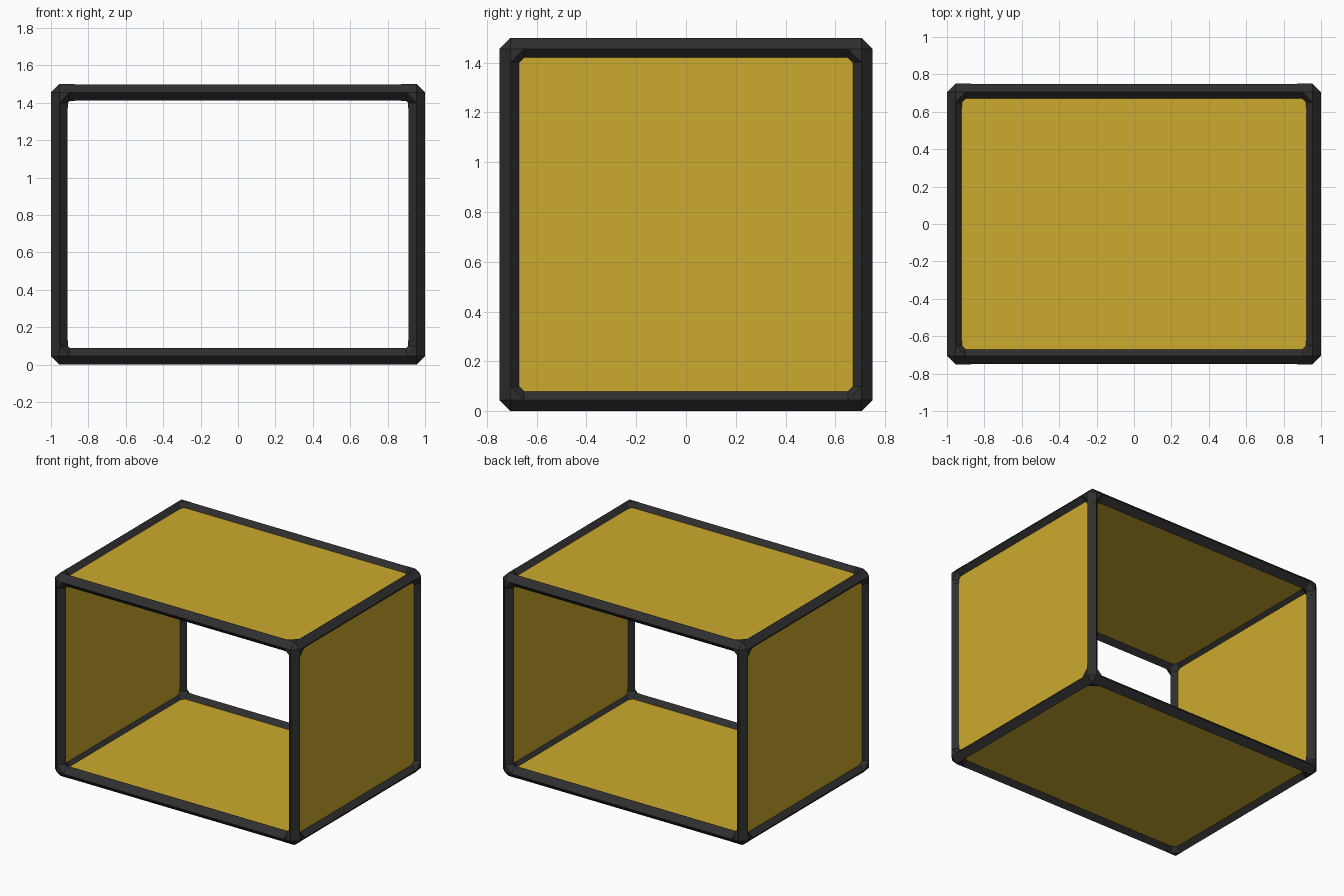
import bpy, bmesh
from itertools import product
from mathutils import Vector

cube = bpy.data.objects.get("Cube")
if cube:
    bpy.data.objects.remove(cube, do_unlink=True)

R = 0.045                                 # half diagonal of the diamond-section rails
C = Vector((1 - R, 0.75 - R, 0.75 - R))   # rail centre lines, measured from the box middle
MID = Vector((0, 0, 0.75))
SLEEVE = 0.083                            # connector arm length
ELBOW = 0.055                             # reach of the solid corner
AXES = [Vector((1, 0, 0)), Vector((0, 1, 0)), Vector((0, 0, 1))]


def material(name, rgb):
    mat = bpy.data.materials.new(name)
    mat.use_nodes = True
    mat.diffuse_color = (*rgb, 1)
    bsdf = mat.node_tree.nodes["Principled BSDF"]
    bsdf.inputs["Base Color"].default_value = (*rgb, 1)
    bsdf.inputs["Roughness"].default_value = 0.6
    return mat


black = material("black rubber", (0.028, 0.028, 0.028))
yellow = material("mustard yellow", (0.6, 0.4, 0.026))


def diamond(centre, axis, radius):
    """Four corners of a diamond section across an axis."""
    u, v = AXES[(axis + 1) % 3], AXES[(axis + 2) % 3]
    return [centre + d * radius for d in (u, v, -u, -v)]


def add_hull(bm, points):
    verts = [bm.verts.new(p) for p in points]
    made = bmesh.ops.convex_hull(bm, input=verts)
    spare = {g for g in made["geom_interior"] + made["geom_unused"]
             if isinstance(g, bmesh.types.BMVert)}
    bmesh.ops.delete(bm, geom=list(spare), context="VERTS")


def finish(bm, name, mat):
    bmesh.ops.recalc_face_normals(bm, faces=bm.faces[:])
    mesh = bpy.data.meshes.new(name)
    bm.to_mesh(mesh)
    bm.free()
    mesh.materials.append(mat)
    obj = bpy.data.objects.new(name, mesh)
    obj.location = MID
    bpy.context.collection.objects.link(obj)


# Twelve rails, four along each axis
for axis, label in enumerate(("cross_rail", "depth_rail", "upright")):
    for a, b in product((-1, 1), repeat=2):
        centre = Vector()
        centre[(axis + 1) % 3] = a * C[(axis + 1) % 3]
        centre[(axis + 2) % 3] = b * C[(axis + 2) % 3]
        half = AXES[axis] * (C[axis] - SLEEVE)
        bm = bmesh.new()
        add_hull(bm, diamond(centre - half, axis, R - 0.001)
                 + diamond(centre + half, axis, R - 0.001))
        finish(bm, label, black)

# Eight corner connectors: a chamfered elbow with three short sleeves
for signs in product((-1, 1), repeat=3):
    corner = Vector([s * c for s, c in zip(signs, C)])
    bm = bmesh.new()
    elbow = [corner + d * s * R for d in AXES for s in (-1, 1)]
    for axis in range(3):
        inward = AXES[axis] * -signs[axis]
        root = diamond(corner + inward * ELBOW, axis, R)
        elbow += root
        add_hull(bm, root + diamond(corner + inward * SLEEVE, axis, R))
    add_hull(bm, elbow)
    finish(bm, "corner_connector", black)

# Four thin panels; the front and back stay open
for axis, side, name in ((0, 1, "left_panel"), (0, -1, "right_panel"),
                         (2, 1, "top_panel"), (2, -1, "bottom_panel")):
    size = C.copy()
    size[axis] = 0.01
    centre = AXES[axis] * side * C[axis]
    bm = bmesh.new()
    bmesh.ops.create_cube(bm, size=2)
    for v in bm.verts:
        v.co = centre + v.co * size
    finish(bm, name, yellow)
